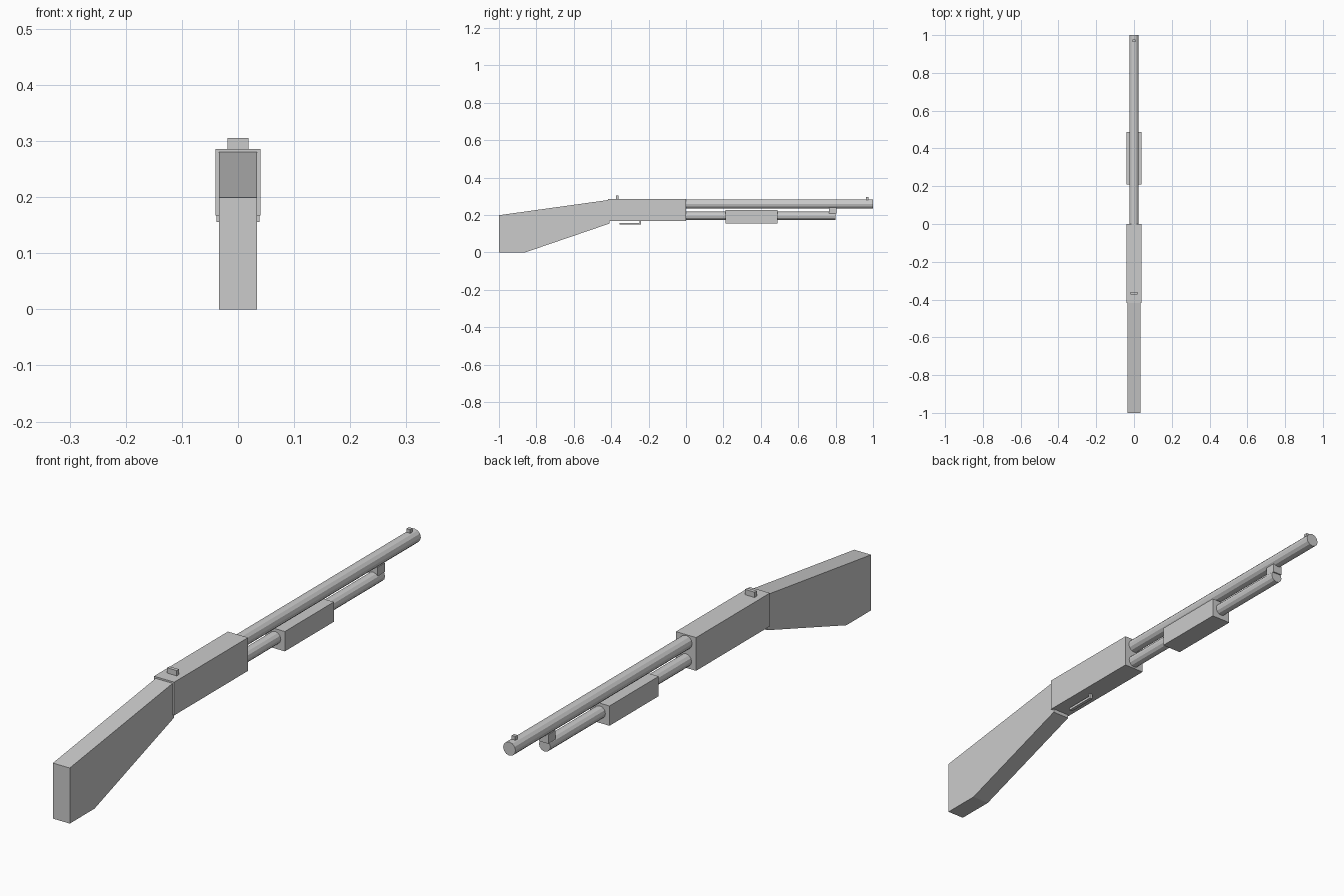
import bpy, bmesh, math

if "Cube" in bpy.data.objects:
    bpy.data.objects.remove(bpy.data.objects["Cube"])


def add_object(name, bm):
    bmesh.ops.recalc_face_normals(bm, faces=bm.faces)
    mesh = bpy.data.meshes.new(name)
    bm.to_mesh(mesh)
    bm.free()
    obj = bpy.data.objects.new(name, mesh)
    bpy.context.collection.objects.link(obj)
    return obj


def extrude_profile(name, points, half_width):
    """Side profile of (y, z) points, extruded symmetrically across x."""
    bm = bmesh.new()
    face = bm.faces.new([bm.verts.new((-half_width, y, z)) for y, z in points])
    out = bmesh.ops.extrude_face_region(bm, geom=[face])
    verts = [v for v in out["geom"] if isinstance(v, bmesh.types.BMVert)]
    bmesh.ops.translate(bm, verts=verts, vec=(2 * half_width, 0, 0))
    return add_object(name, bm)


def box(name, half_width, y0, y1, z0, z1):
    return extrude_profile(name, [(y0, z0), (y1, z0), (y1, z1), (y0, z1)], half_width)


def tube(name, radius, y0, y1, z, sides=12):
    """Faceted cylinder running along y."""
    bm = bmesh.new()
    ring = [bm.verts.new((radius * math.sin(2 * math.pi * i / sides), y0,
                          z + radius * math.cos(2 * math.pi * i / sides)))
            for i in range(sides)]
    out = bmesh.ops.extrude_face_region(bm, geom=[bm.faces.new(ring)])
    verts = [v for v in out["geom"] if isinstance(v, bmesh.types.BMVert)]
    bmesh.ops.translate(bm, verts=verts, vec=(0, y1 - y0, 0))
    return add_object(name, bm)


# Shoulder stock
extrude_profile("stock", [(-1, 0), (-0.86, 0), (-0.41, 0.154),
                          (-0.41, 0.281), (-1, 0.199)], 0.0335)

# Receiver and rear sight
box("receiver", 0.04, -0.418, 0, 0.167, 0.286)
box("rear_sight", 0.019, -0.374, -0.361, 0.28, 0.305)

# Barrel, front sight and lower tube
tube("barrel", 0.0245, -0.005, 1, 0.259)
box("front_sight", 0.007, 0.963, 0.977, 0.275, 0.296)
tube("magazine_tube", 0.0225, -0.005, 0.8, 0.195)
box("tube_bracket", 0.018, 0.765, 0.805, 0.207, 0.24)

# Sliding grip
box("pump_grip", 0.0385, 0.21, 0.488, 0.156, 0.227)

# L-shaped trigger guard
extrude_profile("trigger_guard", [(-0.355, 0.148), (-0.24, 0.148), (-0.24, 0.17),
                                  (-0.249, 0.17), (-0.249, 0.157), (-0.355, 0.157)], 0.006)
